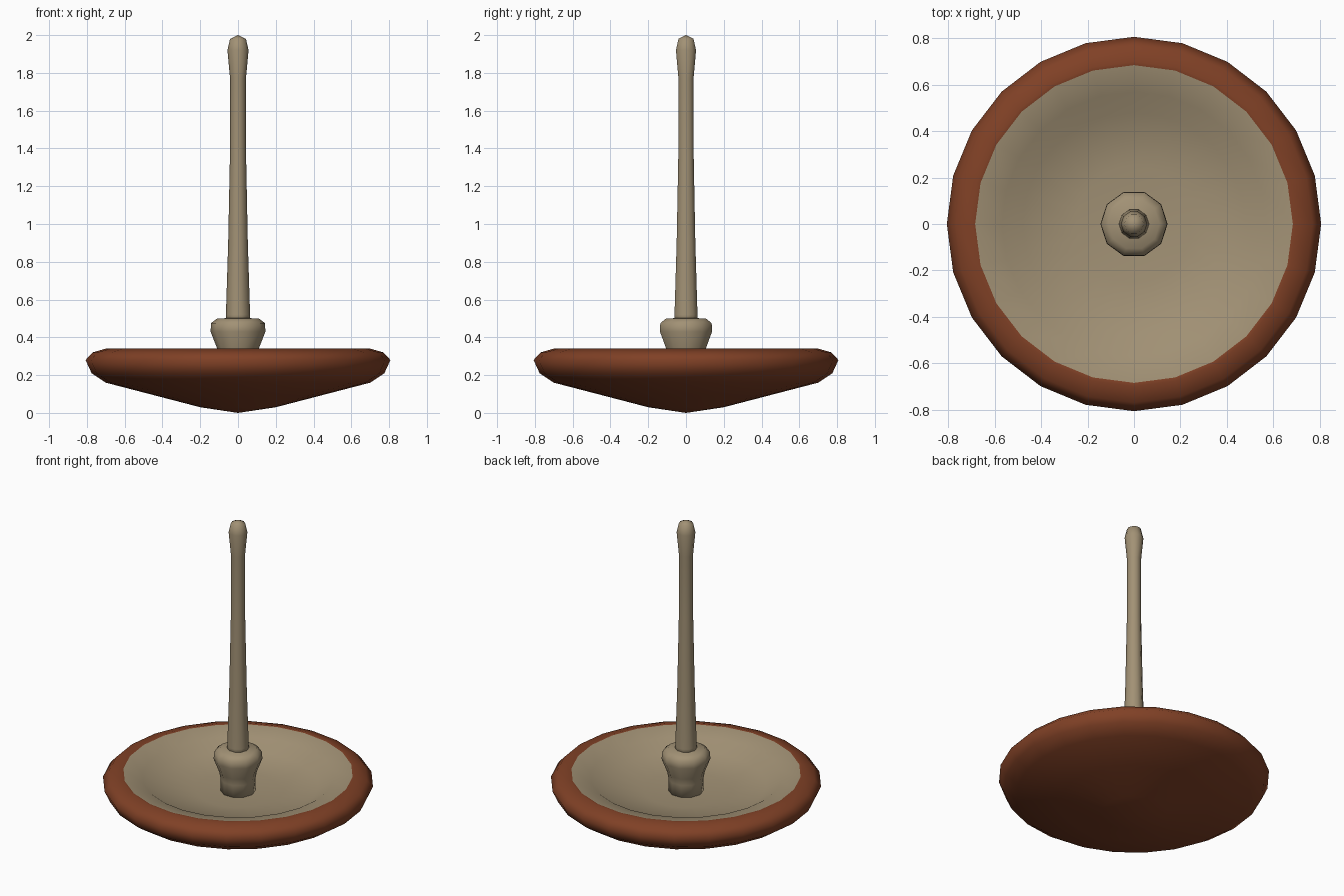
import bpy, bmesh, math

if "Cube" in bpy.data.objects:
    bpy.data.objects.remove(bpy.data.objects["Cube"])


def material(name, rgb):
    m = bpy.data.materials.new(name)
    m.diffuse_color = (*rgb, 1)
    m.use_nodes = True
    m.node_tree.nodes["Principled BSDF"].inputs["Base Color"].default_value = m.diffuse_color
    return m


def lathe(name, profile, sides, mats, rule=None):
    """Spin an (r, z) profile that starts and ends on the axis."""
    bm = bmesh.new()
    rings = []
    for r, z in profile:
        if r == 0:
            rings.append([bm.verts.new((0, 0, z))] * sides)
        else:
            rings.append([bm.verts.new((r * math.cos(2 * math.pi * i / sides),
                                        r * math.sin(2 * math.pi * i / sides), z))
                          for i in range(sides)])
    for k, (a, b) in enumerate(zip(rings, rings[1:])):
        for i in range(sides):
            j = (i + 1) % sides
            f = bm.faces.new(list(dict.fromkeys((a[i], a[j], b[j], b[i]))))
            f.smooth = True
            f.material_index = rule(k) if rule else 0
    bmesh.ops.recalc_face_normals(bm, faces=bm.faces)
    me = bpy.data.meshes.new(name)
    bm.to_mesh(me)
    bm.free()
    for m in mats:
        me.materials.append(m)
    ob = bpy.data.objects.new(name, me)
    bpy.context.collection.objects.link(ob)
    return ob


tan = material("pale_wood", (0.36, 0.285, 0.178))
brown = material("red_brown", (0.215, 0.052, 0.019))

# Shallow dish: brown shell and rim, pale inside
outer = [(0, 0), (0.2, 0.03), (0.45, 0.095), (0.7, 0.16), (0.775, 0.21),
         (0.807, 0.28), (0.77, 0.32), (0.7, 0.34), (0.685, 0.338)]
inner = [(0.57, 0.31), (0.48, 0.255), (0.25, 0.225), (0, 0.22)]
lathe("dish", outer + inner, 24, [brown, tan],
      lambda k: 1 if k >= len(outer) - 1 else 0)

# Flared collar standing on the dish floor
lathe("collar", [(0, 0.2), (0.104, 0.2), (0.104, 0.3), (0.112, 0.345), (0.145, 0.43),
                 (0.143, 0.475), (0.11, 0.5), (0, 0.503)], 10, [tan])

# Tapered handle with rounded tip
lathe("handle", [(0, 0.48), (0.066, 0.48), (0.064, 0.52), (0.052, 0.9), (0.043, 1.35),
                 (0.042, 1.77), (0.056, 1.92), (0.042, 1.98), (0, 2.0)], 10, [tan])
